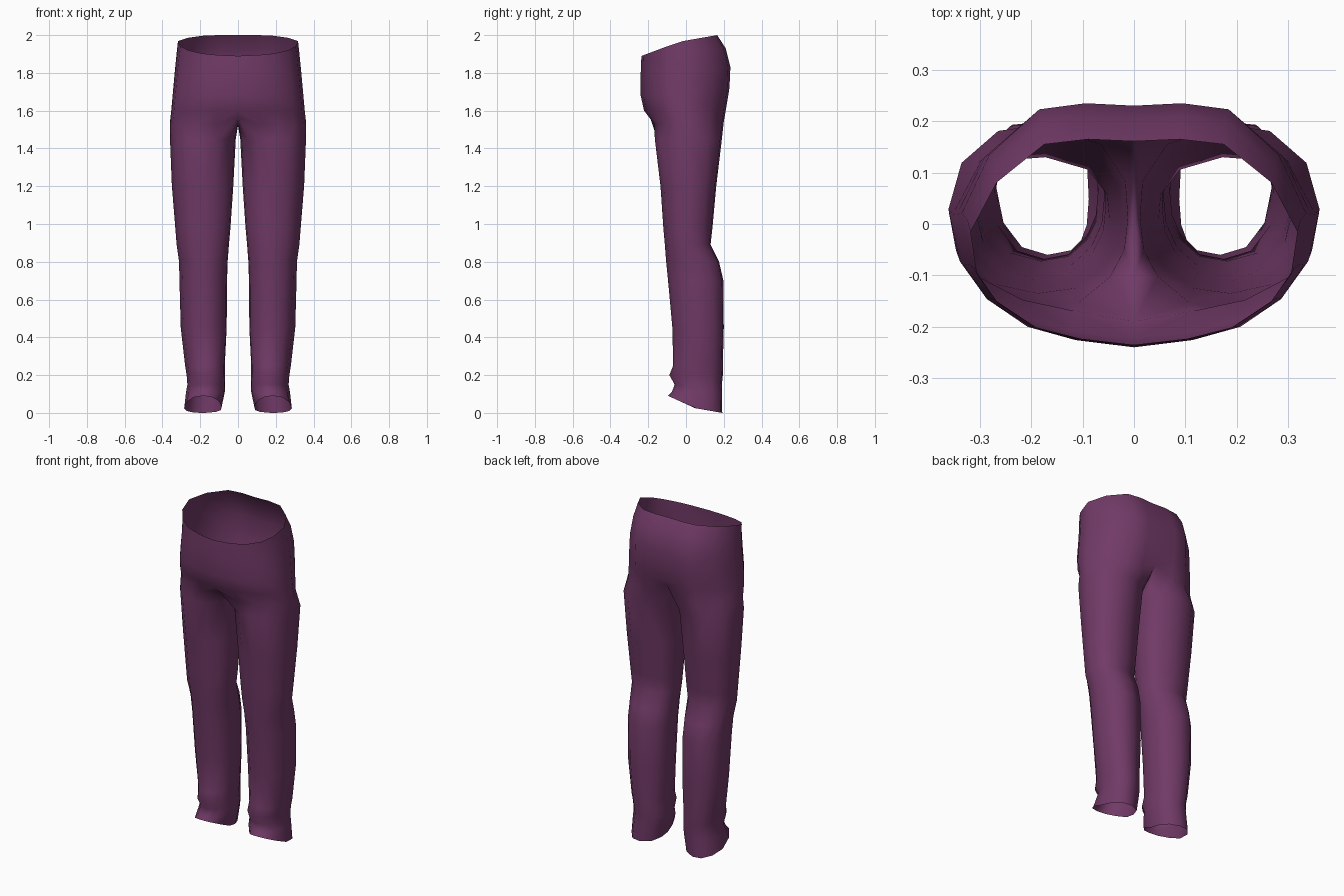
import bpy
import bmesh
import math

cube = bpy.data.objects.get("Cube")
if cube:
    bpy.data.objects.remove(cube, do_unlink=True)

# Plum cloth
cloth = bpy.data.materials.new("plum cloth")
cloth.use_nodes = True
colour = (0.165, 0.042, 0.135, 1)
cloth.diffuse_color = colour
shader = cloth.node_tree.nodes["Principled BSDF"]
shader.inputs["Base Color"].default_value = colour
shader.inputs["Roughness"].default_value = 0.9

# Unit outlines: half of the hips (front centre to back centre), and one whole leg
HIP = [(0, -1), (.33, -.94), (.6, -.83), (.83, -.6), (.96, -.32),
       (1, .1), (.84, .58), (.55, .95), (.28, 1), (0, .98)]
LEG = [(-.8, -.65), (-.45, -.93), (0, -1), (.5, -.88), (.86, -.5), (1, .05), (.86, .6),
       (.45, .95), (-.1, 1), (-.7, .8), (-.97, .4), (-1, 0), (-.96, -.35)]


def ring(bm, outline, x_in, x_out, y_front, y_back, heights, half=False):
    """One loop of vertices; heights are given at front, side and back."""
    z_front, z_side, z_back = heights
    verts = []
    for u, v in outline:
        x = u * x_out if half else (x_in + x_out) / 2 + u * (x_out - x_in) / 2
        y = (y_front + y_back) / 2 + v * (y_back - y_front) / 2
        z = z_side + abs(v) * ((z_back if v > 0 else z_front) - z_side)
        verts.append(bm.verts.new((x, y, z)))
    return verts


def loft(bm, upper, lower, closed):
    n = len(upper)
    for i in range(n if closed else n - 1):
        j = (i + 1) % n
        bm.faces.new((upper[i], lower[i], lower[j], upper[j]))


bm = bmesh.new()

# Waist and hips: outer x, front y, back y, heights
hips = [(.318, -.235, .165, (1.89, 1.965, 2.0)),
        (.325, -.238, .21, (1.86, 1.90, 1.93)),
        (.335, -.24, .235, (1.79, 1.80, 1.83)),
        (.345, -.24, .23, (1.68, 1.69, 1.72)),
        (.353, -.222, .217, (1.60, 1.60, 1.64)),
        (.361, -.18, .20, (1.53, 1.53, 1.54))]
rings = [ring(bm, HIP, 0, x, f, b, h, True) for x, f, b, h in hips]
for a, b in zip(rings, rings[1:]):
    loft(bm, a, b, False)

# Crotch seam closes the last hip ring between the legs
crotch = rings[-1]
crotch[0].co = (0, -.19, 1.565)
crotch[-1].co = (0, .185, 1.60)
crotch += [bm.verts.new((0, y, z)) for y, z in ((.1, 1.55), (0, 1.52), (-.1, 1.53))]

# Leg: height, inner x, outer x, front y, back y
legs = [(1.45, .012, .36, -.165, .19), (1.2, .025, .35, -.135, .16),
        (.98, .04, .332, -.12, .14), (.89, .048, .325, -.112, .13),
        (.80, .055, .312, -.105, .175), (.70, .058, .31, -.095, .198),
        (.45, .06, .303, -.072, .2), (.25, .07, .28, -.068, .195),
        (.20, .07, .272, -.088, .195), (.15, .068, .268, -.06, .19),
        (.11, .07, .275, -.075, .19)]
last = crotch
for z, xi, xo, f, b in legs:
    new = ring(bm, LEG, xi, xo, f, b, (z, z, z))
    loft(bm, last, new, True)
    last = new

# Slanted hem
hem = ring(bm, LEG, .088, .285, -.095, .192, (.09, .025, 0))
loft(bm, last, hem, True)

bm.normal_update()
mesh = bpy.data.meshes.new("trousers")
bm.to_mesh(mesh)
bm.free()
mesh.materials.append(cloth)
trousers = bpy.data.objects.new("trousers", mesh)
bpy.context.collection.objects.link(trousers)

# Other half
mirror = trousers.modifiers.new("Mirror", "MIRROR")
mirror.use_clip = True
mirror.merge_threshold = 0.001

bpy.ops.object.select_all(action="DESELECT")
trousers.select_set(True)
bpy.context.view_layer.objects.active = trousers
bpy.ops.object.shade_smooth_by_angle(angle=math.radians(50))
